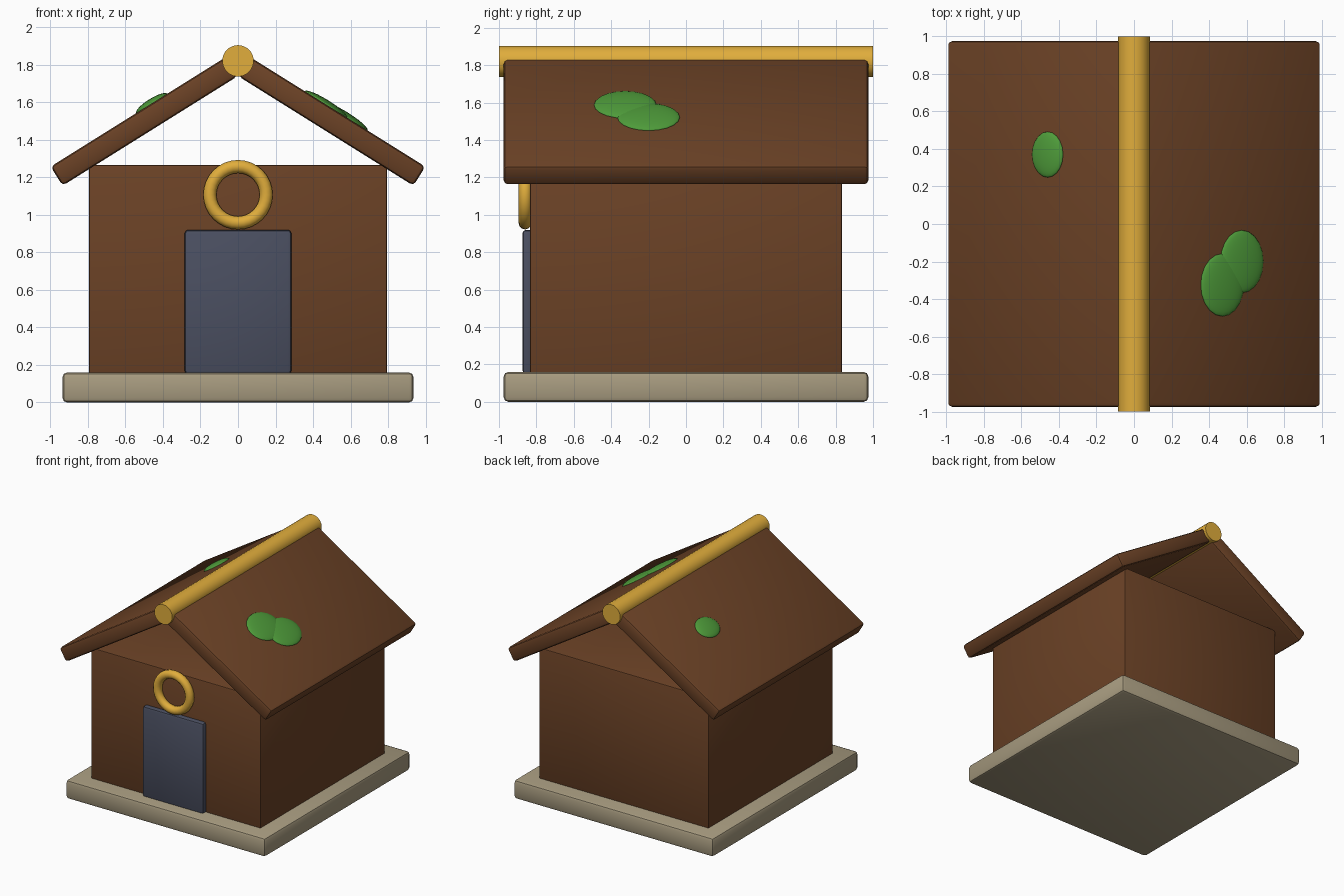
import bpy, math

if "Cube" in bpy.data.objects:
    bpy.data.objects.remove(bpy.data.objects["Cube"])


def mat(name, rgb):
    m = bpy.data.materials.new(name)
    m.diffuse_color = (*rgb, 1)
    m.use_nodes = True
    m.node_tree.nodes["Principled BSDF"].inputs["Base Color"].default_value = m.diffuse_color
    return m


WOOD = mat("brown wood", (0.147, 0.054, 0.019))
STONE = mat("pale stone", (0.39, 0.33, 0.215))
GOLD = mat("gold", (0.75, 0.42, 0.045))
SLATE = mat("slate blue", (0.069, 0.078, 0.119))
MOSS = mat("moss green", (0.076, 0.328, 0.042))


def finish(name, material):
    o = bpy.context.object
    o.name = name
    o.data.materials.append(material)
    bpy.ops.object.shade_smooth_by_angle(angle=math.radians(40))
    return o


def box(name, centre, size, material, bevel=0.02, tilt=0):
    bpy.ops.mesh.primitive_cube_add(size=1, location=centre)
    o = bpy.context.object
    o.scale = size
    bpy.ops.object.transform_apply(location=False, rotation=False, scale=True)
    b = o.modifiers.new("bevel", 'BEVEL')
    b.width, b.segments = bevel, 2
    bpy.ops.object.modifier_apply(modifier=b.name)
    o.rotation_euler.y = tilt
    return finish(name, material)


SLOPE = math.radians(32)

# base slab, walls and door
box("base_slab", (0, 0, 0.08), (1.87, 1.95, 0.16), STONE, 0.025)
box("walls", (0, 0, 0.7075), (1.59, 1.67, 1.115), WOOD, 0.012)
box("door", (0, -0.845, 0.535), (0.57, 0.06, 0.77), SLATE)

# two roof panels, open gable between them
for side, label in ((-1, "left"), (1, "right")):
    box("roof_" + label, (side * 0.5, 0, 1.4975), (1.1, 1.95, 0.12),
        WOOD, 0.022, side * SLOPE)

# ridge pole
bpy.ops.mesh.primitive_cylinder_add(vertices=20, radius=0.084, depth=2,
                                    location=(0, 0, 1.82),
                                    rotation=(math.pi / 2, 0, 0))
finish("ridge_pole", GOLD)

# ring above the door
bpy.ops.mesh.primitive_torus_add(major_radius=0.15, minor_radius=0.035,
                                 major_segments=32, minor_segments=12,
                                 location=(0, -0.86, 1.107),
                                 rotation=(math.pi / 2, 0, 0))
finish("door_ring", GOLD)

# flattened moss patches resting on the roof surface
for i, (x, y, along, across) in enumerate([(-0.46, 0.37, 0.097, 0.122),
                                           (0.47, -0.325, 0.135, 0.167),
                                           (0.575, -0.2, 0.135, 0.167)]):
    z = 1.257 + (0.9986 - abs(x)) * math.tan(SLOPE)
    bpy.ops.mesh.primitive_uv_sphere_add(segments=20, ring_count=12, radius=1,
                                         location=(x, y, z))
    o = bpy.context.object
    o.scale = (along, across, 0.025)
    o.rotation_euler.y = math.copysign(SLOPE, x)
    finish("moss_patch_%d" % (i + 1), MOSS)
